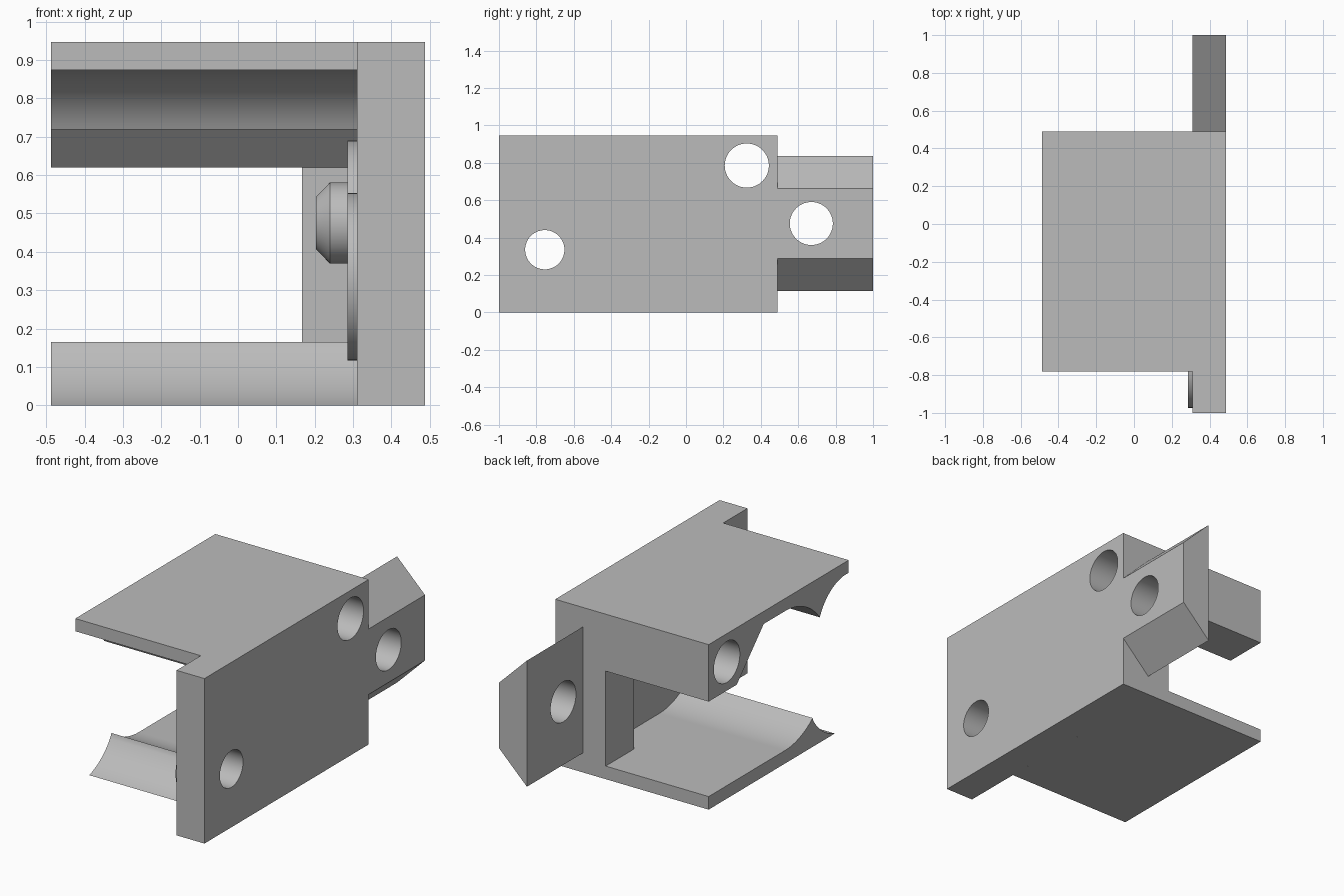
import bpy, bmesh, math
from mathutils import Vector, Matrix

cube = bpy.data.objects.get("Cube")
if cube:
    bpy.data.objects.remove(cube, do_unlink=True)

grey = bpy.data.materials.new("plain_grey")
grey.use_nodes = True
color = (0.5, 0.5, 0.5, 1)
grey.diffuse_color = color
grey.node_tree.nodes["Principled BSDF"].inputs["Base Color"].default_value = color


def finish(name, bm):
    bmesh.ops.recalc_face_normals(bm, faces=bm.faces[:])
    mesh = bpy.data.meshes.new(name)
    bm.to_mesh(mesh)
    bm.free()
    mesh.materials.append(grey)
    obj = bpy.data.objects.new(name, mesh)
    bpy.context.collection.objects.link(obj)
    return obj


def prism(name, profile, place, direction):
    """Extrude a 2D profile; place maps its points into space."""
    bm = bmesh.new()
    face = bm.faces.new([bm.verts.new(place(a, b)) for a, b in profile])
    out = bmesh.ops.extrude_face_region(bm, geom=[face])
    verts = [v for v in out["geom"] if isinstance(v, bmesh.types.BMVert)]
    bmesh.ops.translate(bm, verts=verts, vec=Vector(direction))
    return finish(name, bm)


def side_prism(name, profile, x0, x1):
    return prism(name, profile, lambda y, z: (x0, y, z), (x1 - x0, 0, 0))


def rect(y0, y1, z0, z1):
    return [(y0, z0), (y1, z0), (y1, z1), (y0, z1)]


def arc(center, radius, start, end, steps=20):
    angles = [math.radians(start + (end - start) * i / steps) for i in range(steps + 1)]
    return [(center[0] + radius * math.cos(a), center[1] + radius * math.sin(a)) for a in angles]


def cone(name, y, z, x0, x1, r0, r1):
    bm = bmesh.new()
    turn = Matrix.Translation(((x0 + x1) / 2, y, z)) @ Matrix.Rotation(math.pi / 2, 4, "Y")
    bmesh.ops.create_cone(bm, cap_ends=True, segments=64, radius1=r0, radius2=r1,
                          depth=x1 - x0, matrix=turn)
    return finish(name, bm)


def activate(obj):
    bpy.ops.object.select_all(action="DESELECT")
    obj.select_set(True)
    bpy.context.view_layer.objects.active = obj


def drill(obj, y, z, radius):
    cutter = cone("hole_cutter", y, z, -0.7, 0.7, radius, radius)
    cutter.hide_render = True
    mod = obj.modifiers.new("hole", "BOOLEAN")
    mod.operation = "DIFFERENCE"
    mod.solver = "EXACT"
    mod.object = cutter
    activate(obj)
    bpy.ops.object.modifier_apply(modifier=mod.name)
    bpy.data.objects.remove(cutter, do_unlink=True)


LEFT, INNER, OUTER = -0.487, 0.31, 0.487
BACK = 0.49
TOP = 0.947
FRONT_HOLE = (-0.755, 0.335)
BEAM_HOLE = (0.325, 0.785)
TAB_HOLE = (0.67, 0.475)
HUB = (-0.2, 0.475)

# Side plate
plate = side_prism("side_plate", rect(-1, BACK, 0, TOP), INNER, OUTER)

# Rear tab with bevelled top and bottom
tab_profile = [(INNER, 0.113), (OUTER, 0.287), (OUTER, 0.663), (INNER, 0.837)]
tab = prism("rear_tab", tab_profile, lambda x, z: (x, BACK, z), (0, 1 - BACK, 0))

# Upper shelf: front scoop, round cavity roof, sloped rear beam
upper = [(BACK, TOP), (-0.78, TOP)]
upper += arc((-0.76, 0.61), 0.265, 94.3, 24.2)
upper += arc(HUB, 0.4, 142.8, 90)[1:]
upper += [(-0.01, 0.875), (0.235, 0.62), (BACK, 0.62)]
upper_shelf = side_prism("upper_shelf", upper, LEFT, INNER)

# Lower shelf: flat floor, round cavity, front scoop
lower = [(BACK, 0), (BACK, 0.075)]
lower += arc(HUB, 0.4, 270, 230.7)
lower += arc(FRONT_HOLE, 0.35, -29.8, -73.2)[1:]
lower_shelf = side_prism("lower_shelf", lower, LEFT, INNER)

# Rear post between the shelves
rear_post = side_prism("rear_post", rect(0.235, BACK, 0.07, 0.63), 0.167, INNER)

# Raised washers and chamfered hub
front_washer = cone("front_washer", *FRONT_HOLE, 0.285, INNER, 0.218, 0.218)
hub_washer = cone("hub_washer", *HUB, 0.285, INNER, 0.215, 0.215)
hub_pin = cone("hub_pin", *HUB, 0.24, 0.29, 0.106, 0.106)
hub_tip = cone("hub_tip", *HUB, 0.203, 0.24, 0.068, 0.106)

# Through holes
for part in (plate, front_washer):
    drill(part, *FRONT_HOLE, 0.105)
for part in (plate, upper_shelf):
    drill(part, *BEAM_HOLE, 0.118)
drill(tab, *TAB_HOLE, 0.115)

# Smooth curved walls, keep corners sharp
for part in (plate, tab, upper_shelf, lower_shelf, front_washer, hub_washer, hub_pin, hub_tip):
    activate(part)
    bpy.ops.object.shade_smooth_by_angle(angle=math.radians(20))
